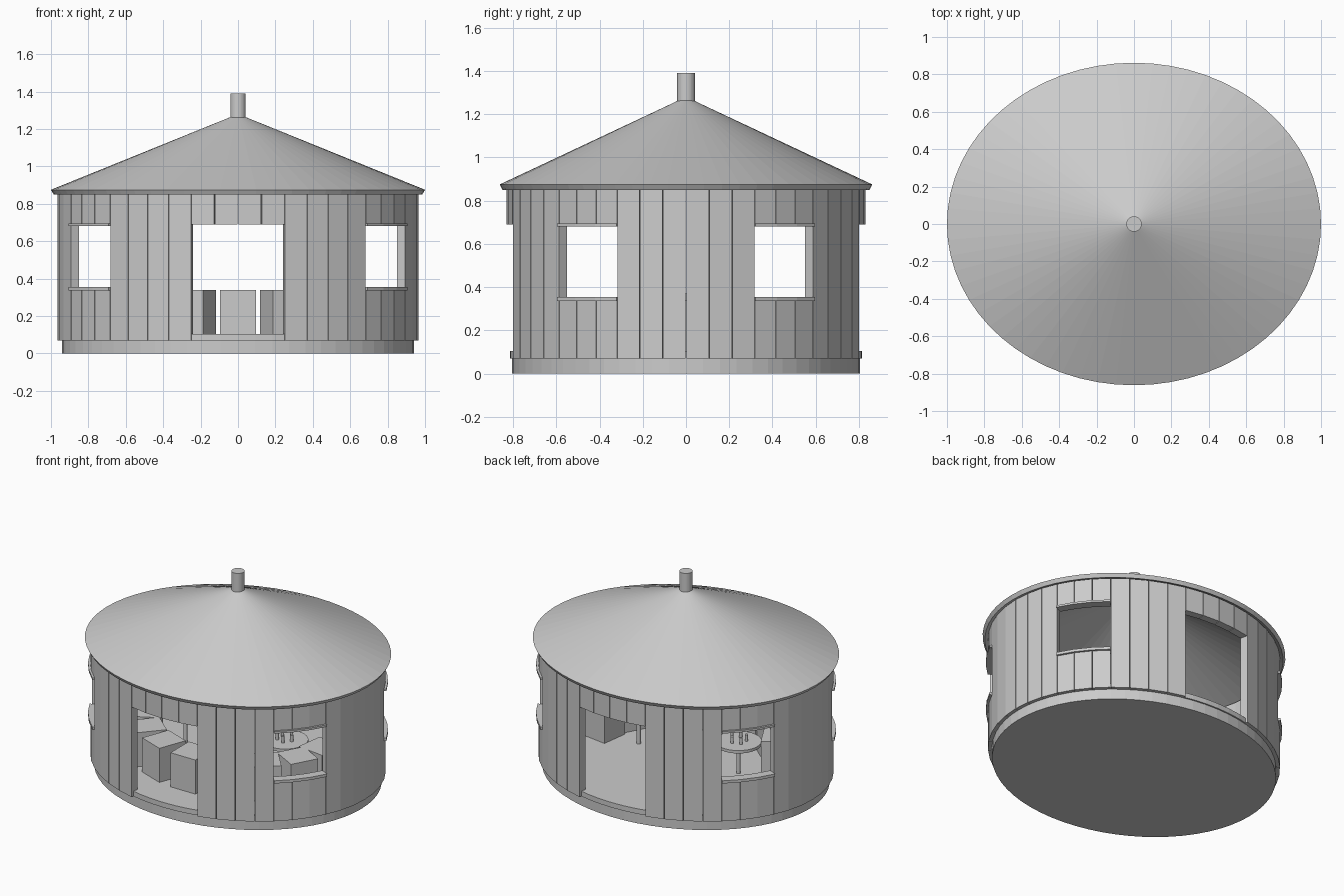
import bpy, bmesh
from math import sin, cos, radians, pi

cube = bpy.data.objects.get("Cube")
if cube:
    bpy.data.objects.remove(cube, do_unlink=True)

grey = bpy.data.materials.new("plain_grey")
grey.use_nodes = True
grey.diffuse_color = (0.6, 0.6, 0.6, 1)
grey.node_tree.nodes["Principled BSDF"].inputs["Base Color"].default_value = (0.6, 0.6, 0.6, 1)

STEP = 7.5                       # angle covered by one wall plank
OUTER, INNER = (0.965, 0.83), (0.92, 0.778)
SILL = (0.98, 0.843)


def finish(name, bm):
    bmesh.ops.recalc_face_normals(bm, faces=bm.faces)
    mesh = bpy.data.meshes.new(name)
    bm.to_mesh(mesh)
    bm.free()
    mesh.materials.append(grey)
    obj = bpy.data.objects.new(name, mesh)
    bpy.context.collection.objects.link(obj)
    return obj


def lathe(name, profile, sx=1, sy=1, n=64, at=(0, 0), closed=False):
    """Turn an (r, z) profile about a vertical axis, stretched to an ellipse."""
    bm = bmesh.new()
    rings = []
    for r, z in profile:
        rings.append([bm.verts.new((at[0] + sx * r * cos(2 * pi * i / n),
                                    at[1] + sy * r * sin(2 * pi * i / n), z))
                      for i in range(n)])
    pairs = list(zip(rings, rings[1:]))
    if closed:
        pairs.append((rings[-1], rings[0]))
    for lo, hi in pairs:
        for i in range(n):
            j = (i + 1) % n
            bm.faces.new((lo[i], lo[j], hi[j], hi[i]))
    if not closed:
        bm.faces.new(rings[0])
        bm.faces.new(rings[-1])
    return finish(name, bm)


def disc(name, r, z0, z1, **kw):
    return lathe(name, [(r, z0), (r, z1)], **kw)


def plank(bm, slot, z0, z1, outer=OUTER, inner=INNER, gap=0.1):
    """Add one flat board of the ring wall, slot counted from +x."""
    angles = [radians(slot * STEP + gap), radians((slot + 1) * STEP - gap)]
    levels = []
    for z in (z0, z1):
        levels.append([bm.verts.new((e[0] * cos(a), e[1] * sin(a), z))
                       for e, a in ((inner, angles[0]), (outer, angles[0]),
                                    (outer, angles[1]), (inner, angles[1]))])
    lo, hi = levels
    bm.faces.new(lo)
    bm.faces.new(hi)
    for i in range(4):
        j = (i + 1) % 4
        bm.faces.new((lo[i], lo[j], hi[j], hi[i]))


# Base and floor
disc("base", 1, 0, 0.07, sx=0.94, sy=0.805)
disc("floor", 1, 0.07, 0.105, sx=0.945, sy=0.815)

# Ring wall with two doorways and four windows
wall, sills = bmesh.new(), bmesh.new()
for slot in range(48):
    q = slot % 24
    mirrored = min(q, 23 - q)     # same layout in every quarter
    if mirrored >= 10:            # doorway: lintel only
        plank(wall, slot, 0.69, 0.855)
    elif 3 <= mirrored <= 5:      # window: boards below and above
        plank(wall, slot, 0.07, 0.336)
        plank(wall, slot, 0.694, 0.855)
        plank(sills, slot, 0.336, 0.355, SILL, gap=0)
        plank(sills, slot, 0.68, 0.694, SILL, gap=0)
    else:
        plank(wall, slot, 0.07, 0.855)
finish("wall_planks", wall)
finish("window_sills", sills)

# Hollow cone roof and chimney
lathe("roof", [(0.985, 0.85), (1.0, 0.875), (0.03, 1.268), (0.03, 1.24)],
      sy=0.862, closed=True)
disc("chimney", 0.041, 1.23, 1.39, n=32)

# Curved row of seat blocks along the front
for k in range(-3, 5):
    t = radians(-90 + 23 * k)
    x, y = 0.62 * cos(t), 0.5 * sin(t)
    turn = radians(20.5 * k)
    bm = bmesh.new()
    bmesh.ops.create_cube(bm, size=1)
    for v in bm.verts:
        px, py = v.co.x * 0.19, v.co.y * 0.2
        v.co = (x + px * cos(turn) - py * sin(turn),
                y + px * sin(turn) + py * cos(turn),
                0.105 + (v.co.z + 0.5) * 0.235)
    finish("seat_block", bm)

# Two round tables with cups
for side, x in (("right", -0.4), ("left", 0.36)):
    disc(side + "_table_top", 0.145, 0.305, 0.325, n=32, at=(x, 0))
    disc(side + "_table_leg", 0.014, 0.105, 0.305, n=16, at=(x, 0))
    for i in range(5):
        a = 2 * pi * i / 5
        disc(side + "_cup", 0.01, 0.325, 0.37, n=12,
             at=(x + 0.05 * cos(a), 0.05 * sin(a)))
